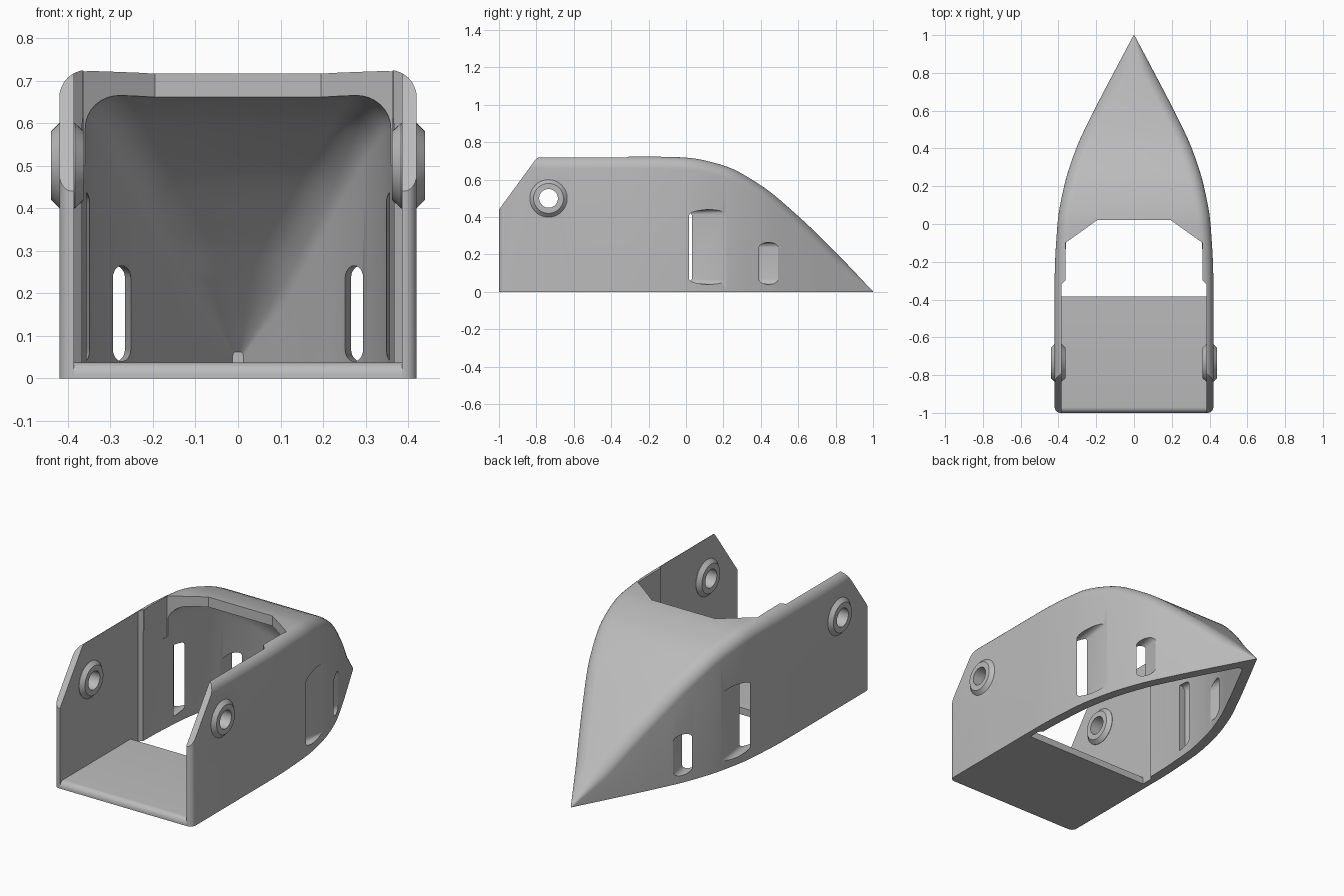
import bpy, bmesh, math
from mathutils import Vector

if "Cube" in bpy.data.objects:
    bpy.data.objects.remove(bpy.data.objects["Cube"])

grey = bpy.data.materials.new("plain grey")
grey.use_nodes = True
grey.diffuse_color = (0.5, 0.5, 0.5, 1)
grey.node_tree.nodes["Principled BSDF"].inputs["Base Color"].default_value = (0.5, 0.5, 0.5, 1)

# Half width in plan and roof height, both along y
WIDTH = [(-1, .42), (-.3, .42), (0, .405), (.2, .37), (.4, .306), (.6, .212), (.8, .108), (1, .002)]
HEIGHT = [(-1, .725), (-.2, .725), (0, .718), (.2, .676), (.4, .57), (.6, .405), (.8, .212), (1, .002)]


def smooth(table, y):
    """Monotone cubic through the table."""
    slopes = [(b[1] - a[1]) / (b[0] - a[0]) for a, b in zip(table, table[1:])]
    tan = [slopes[0]]
    for p, q in zip(slopes, slopes[1:]):
        tan.append(2 * p * q / (p + q) if p * q > 0 else 0)
    tan.append(slopes[-1])
    i = max(k for k in range(len(table) - 1) if table[k][0] <= y or k == 0)
    (y0, a), (y1, b) = table[i], table[i + 1]
    d = y1 - y0
    t = (y - y0) / d
    return ((1 + 2 * t) * (1 - t) ** 2 * a + t * (1 - t) ** 2 * d * tan[i]
            + t * t * (3 - 2 * t) * b + t * t * (t - 1) * d * tan[i + 1])


def inset(table, y, thick):
    """Offset the curve inward by the wall thickness."""
    e = .005
    slope = (smooth(table, y + e) - smooth(table, y - e)) / (2 * e)
    return smooth(table, y) - thick * math.sqrt(1 + slope * slope)


def add_object(name, bm):
    bmesh.ops.recalc_face_normals(bm, faces=bm.faces)
    mesh = bpy.data.meshes.new(name)
    bm.to_mesh(mesh)
    bm.free()
    mesh.materials.append(grey)
    ob = bpy.data.objects.new(name, mesh)
    bpy.context.collection.objects.link(ob)
    return ob


def skin(name, rings, caps=True, wrap=False):
    """Bridge rings of points into a solid."""
    bm = bmesh.new()
    loops = [[bm.verts.new(p) for p in ring] for ring in rings]
    pairs = list(zip(loops, loops[1:]))
    if wrap:
        pairs.append((loops[-1], loops[0]))
    for a, b in pairs:
        for i in range(len(a)):
            j = (i + 1) % len(a)
            bm.faces.new((a[i], a[j], b[j], b[i]))
    if caps:
        bm.faces.new(loops[0])
        bm.faces.new(loops[-1])
    return add_object(name, bm)


def prism(name, points, vec):
    pts = [Vector(p) for p in points]
    return skin(name, [pts, [p + Vector(vec) for p in pts]])


def arch(y, w, top, bottom, radius, steps=8):
    """Cross-section with rounded upper corners."""
    r = min(radius, .7 * w, .7 * (top - bottom))
    arc = [(w - r + r * math.cos(a), top - r + r * math.sin(a))
           for a in (math.pi / 2 * k / steps for k in range(steps + 1))]
    half = [(w, bottom)] + arc
    return [(x, y, z) for x, z in half] + [(-x, y, z) for x, z in reversed(half)]


def cut(target, cutter):
    mod = target.modifiers.new("cut", 'BOOLEAN')
    mod.operation, mod.solver, mod.object = 'DIFFERENCE', 'EXACT', cutter
    bpy.context.view_layer.objects.active = target
    bpy.ops.object.modifier_apply(modifier=mod.name)
    bpy.data.objects.remove(cutter)


def shade(ob, angle=30):
    bpy.ops.object.select_all(action='DESELECT')
    ob.select_set(True)
    bpy.context.view_layer.objects.active = ob
    bpy.ops.object.shade_smooth_by_angle(angle=math.radians(angle))


# Outer hull, with rounded front uprights
R = .03
rings = []
for k in range(6):
    a = math.pi / 2 * k / 6
    rings.append(arch(-1 + R * (1 - math.cos(a)), .42 - R * (1 - math.sin(a)), .725, 0, .06))
for y in [-1 + R, -.6] + [-.3 + 1.3 * k / 40 for k in range(41)]:
    rings.append(arch(y, smooth(WIDTH, y), smooth(HEIGHT, y), 0, .065))
shell = skin("shell", rings)

# Hollow under the nose
rings = []
for k in range(41):
    y = -.4 + 1.3 * k / 40
    w, h = inset(WIDTH, y, .053), inset(HEIGHT, y, .055)
    if w > .004 and h > .004:
        rings.append(arch(y, w, h, -.1, .08))
cut(shell, skin("nose_hollow", rings))

# Wider front bay and the roof opening
bay = [(.385, -1.1), (.385, -.32), (.365, -.3)]
cut(shell, prism("bay_cutter", [(x, y, -.1) for x, y in bay] + [(-x, y, -.1) for x, y in bay[::-1]], (0, 0, 1.1)))
notch = [(.363, -1.1), (.363, -.1), (.195, .02)]
cut(shell, prism("notch_cutter", [(x, y, .5) for x, y in notch] + [(-x, y, .5) for x, y in notch[::-1]], (0, 0, .5)))

# Sloped front of the side walls
slope = [(-1.1, .304), (-1, .44), (-.81, .7), (-.795, .716), (-.77, .7255), (-.77, .9), (-1.1, .9)]
cut(shell, prism("slope_cutter", [(-.6, y, z) for y, z in slope], (1.2, 0, 0)))

# Slanted side slots: centre x, centre y, lean, half width, top, run-in
for side in (1, -1):
    for cx, cy, lean, r, top, back in ((.385, .115, .1, .028, .44, .17), (.289, .45, .14, .029, .265, .17)):
        d = Vector((side * lean, 1, 0)).normalized()
        u = Vector((d.y, -d.x, 0))
        start = Vector((side * cx, cy, 0)) - d * back
        outline = []
        for k in range(26):
            a = math.pi * (k if k < 13 else k - 1) / 12
            z = top - r if k < 13 else .04 + r
            outline.append(start + u * (r * math.cos(a)) + Vector((0, 0, z + r * math.sin(a))))
        cut(shell, prism("slot_cutter", outline, d * .45))


def circle(x, r, n=48):
    return [(x, -.735 + r * math.cos(math.tau * k / n), .5 + r * math.sin(math.tau * k / n)) for k in range(n)]


# Pivot holes and their chamfered bosses
cut(shell, prism("pivot_cutter", circle(-.6, .06), (1.2, 0, 0)))
shade(shell)
BOSS = [(.362, .05), (.362, .08), (.383, .1), (.42, .1), (.44, .08), (.44, .05)]
for side, name in ((1, "left_boss"), (-1, "right_boss")):
    shade(skin(name, [circle(side * x, r) for x, r in BOSS], caps=False, wrap=True))

# Floor plate with a rounded front edge
edge = [(-1 + R * (1 - math.cos(a)), .008 + R * math.sin(a)) for a in (math.pi / 2 * k / 6 for k in range(7))]
profile = [(-.385, 0), (-1, 0)] + edge + [(-.385, .038)]
shade(prism("floor", [(-.386, y, z) for y, z in profile], (.772, 0, 0)))
